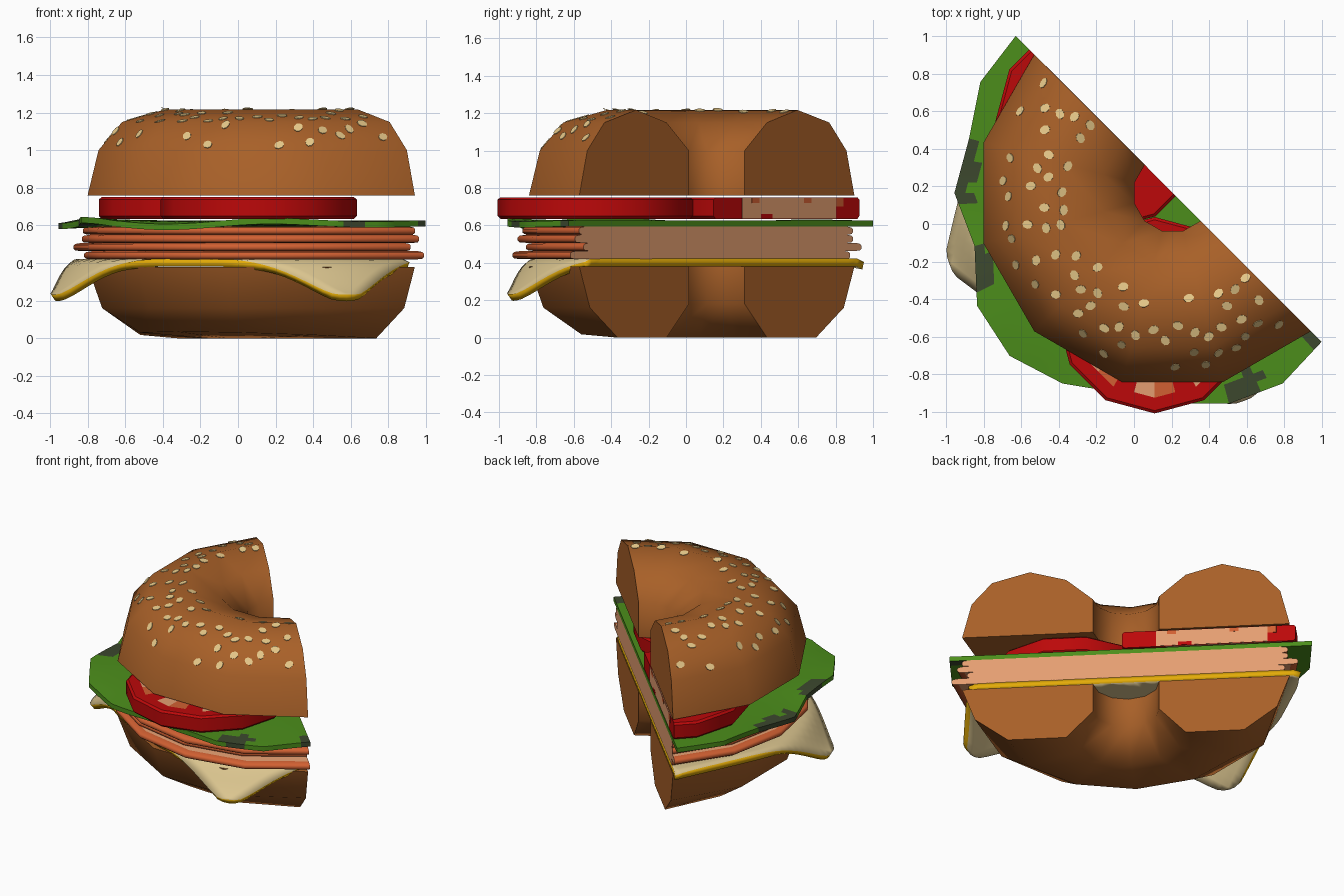
import bpy, bmesh, math, random
from mathutils import Vector, Matrix
from mathutils.bvhtree import BVHTree

if "Cube" in bpy.data.objects:
    bpy.data.objects.remove(bpy.data.objects["Cube"])

random.seed(4)
CX, CY = 0.205, 0.165                        # sandwich axis, lies on the cut
CUT = Vector((1, 1, 0)).normalized()         # everything on this side is sliced away


def material(name, r, g, b):
    m = bpy.data.materials.new(name)
    lin = [(c / 255 / 12.92) if c < 11 else ((c / 255 + 0.055) / 1.055) ** 2.4 for c in (r, g, b)]
    m.diffuse_color = (*lin, 1)
    m.use_nodes = True
    m.node_tree.nodes["Principled BSDF"].inputs["Base Color"].default_value = m.diffuse_color
    return m


CRUST = material("crust brown", 168, 96, 40)
SEED = material("seed cream", 232, 202, 138)
RED = material("tomato red", 188, 8, 9)
FLESH = material("pale flesh", 228, 158, 113)
MEAT = material("meat orange", 209, 96, 50)
GREEN = material("leaf green", 76, 142, 27)
DARK = material("leaf shadow green", 60, 72, 46)
PALE = material("cheese cream", 219, 197, 143)
YELLOW = material("cheese yellow", 228, 172, 8)


def finish(bm, name, mats, angle=60):
    me = bpy.data.meshes.new(name)
    bm.to_mesh(me)
    bm.free()
    ob = bpy.data.objects.new(name, me)
    bpy.context.collection.objects.link(ob)
    for m in mats:
        me.materials.append(m)
    bpy.ops.object.select_all(action='DESELECT')
    ob.select_set(True)
    bpy.context.view_layer.objects.active = ob
    if angle:
        bpy.ops.object.shade_smooth_by_angle(angle=math.radians(angle))
    return ob


def slice_off(bm, cap=None):
    """Remove the half beyond the cut and optionally cap it."""
    bmesh.ops.bisect_plane(bm, geom=bm.verts[:] + bm.edges[:] + bm.faces[:], dist=1e-4,
                           plane_co=(CX, CY, 0), plane_no=CUT, clear_outer=True)
    if cap is not None:
        for f in bmesh.ops.holes_fill(bm, edges=bm.edges[:], sides=0)['faces']:
            f.material_index = cap


def lathe(profile, centre=(CX, CY), seg=12, phase=15, closed=False, warp=None):
    """Turn a (radius, z) profile; warp(r, z, degrees) may bend it."""
    bm = bmesh.new()
    rings = []
    for r, z in profile:
        ring = []
        for i in range(seg):
            a = phase + 360 * i / seg
            rr, zz = warp(r, z, a % 360) if warp else (r, z)
            t = math.radians(a)
            ring.append(bm.verts.new((centre[0] + rr * math.cos(t), centre[1] + rr * math.sin(t), zz)))
        rings.append(ring)
    pairs = list(zip(rings, rings[1:]))
    if closed:
        pairs.append((rings[-1], rings[0]))
    for p, q in pairs:
        for i in range(seg):
            j = (i + 1) % seg
            bm.faces.new((p[i], p[j], q[j], q[i]))
    if not closed:
        bm.faces.new(rings[0][::-1])
        bm.faces.new(rings[-1])
    bmesh.ops.recalc_face_normals(bm, faces=bm.faces[:])
    bm.normal_update()
    return bm


# Buns
def lift(r, z, a):
    return r, z + (0.035 * max(0, math.cos(math.radians(a - 225))) if z < 0.01 and r > 0.5 else 0)


bm = lathe([(0.21, 0.18), (0.38, 0), (0.75, 0), (0.96, 0.16), (1.04, 0.38), (0.21, 0.38)], closed=True, warp=lift)
slice_off(bm, 0)
finish(bm, "lower_bun", [CRUST])

bm = lathe([(0.21, 0.76), (1.04, 0.76), (0.98, 1.0), (0.85, 1.15), (0.61, 1.217), (0.38, 1.15), (0.21, 1.0)],
           closed=True)
slice_off(bm, 0)
tree = BVHTree.FromBMesh(bm)
finish(bm, "upper_bun", [CRUST])

# Seeds: thin oval plates scattered on the upper bun
bm = bmesh.new()
spots = []
while len(spots) < 66:
    a, r = math.radians(random.uniform(139, 311)), random.uniform(0.55, 0.93)
    p = Vector((CX + r * math.cos(a), CY + r * math.sin(a), 2))
    if any((p - s).length < 0.075 for s in spots):
        continue
    spots.append(p)
    hit, n, _, _ = tree.ray_cast(p, Vector((0, 0, -1)))
    mat = (Matrix.Translation(hit + n * 0.002) @ n.to_track_quat('Z', 'Y').to_matrix().to_4x4()
           @ Matrix.Rotation(random.uniform(0, 6.28), 4, 'Z') @ Matrix.Diagonal((0.029, 0.023, 1, 1)))
    bmesh.ops.create_cone(bm, cap_ends=True, segments=8, radius1=1, radius2=1, depth=0.004, matrix=mat)
finish(bm, "seeds", [SEED], 0)

# Cheese: square slice with drooping rounded corners
bm = bmesh.new()
bmesh.ops.create_grid(bm, x_segments=32, y_segments=32, size=1.01)
for v in bm.verts:
    r = v.co.length
    if r > 1.03:
        t = min((r - 1.03) / 0.33, 1)
        k = (1.03 + 0.19 * t) / r
        v.co = (v.co.x * k, v.co.y * k, -0.19 * (0.5 * t + 0.5 * t * t * (3 - 2 * t)))
bmesh.ops.transform(bm, verts=bm.verts[:], matrix=Matrix.Translation((CX - 0.04, CY + 0.04, 0.422))
                    @ Matrix.Rotation(math.radians(-25), 4, 'Z'))
slice_off(bm)
cheese = finish(bm, "cheese", [PALE, YELLOW])
mod = cheese.modifiers.new("thickness", 'SOLIDIFY')
mod.thickness, mod.offset, mod.material_offset_rim = 0.041, -1, 1

# Meat slices: stacked discs with rounded rims, each slightly shifted along the cut
for i, (shift, r) in enumerate([(0.035, 1.058), (-0.03, 1.05), (0.015, 1.05), (0.005, 1.035)]):
    z = 0.42 + i * 0.0435
    bm = lathe([(r - 0.045, z), (r - 0.01, z + 0.003), (r, z + 0.012), (r, z + 0.029),
                (r - 0.01, z + 0.038), (r - 0.045, z + 0.0435)],
               centre=(CX + shift, CY - shift), seg=16, phase=0)
    for f in bm.faces:
        f.material_index = 1 if len(f.verts) > 4 else 0
    slice_off(bm, 1)
    finish(bm, f"meat_slice_{i + 1}", [MEAT, FLESH])

# Lettuce: wavy leaf, outline radius every 15 degrees along the kept half
RADII = [1.18, 1.18, 1.12, 1.16, 1.09, 1.20, 1.225, 1.17, 1.10, 1.12, 1.16, 1.17, 1.12]


def leaf(r, z, a):
    t = min(max((a - 135) / 15, 0), 12)
    i = min(int(t), 11)
    p, q, u = RADII[i], RADII[i + 1], math.radians(15 * (t - i))
    s = math.radians(15)
    edge = p * q * math.sin(s) / (p * math.sin(u) + q * math.sin(s - u))    # straight between corners
    wave = math.sin(math.radians(a - 135) * 6) * math.sin(math.radians(a - 135))
    return r * edge, z + 0.019 * r ** 6 * wave


steps = [0.6, 0.74, 0.79, 0.83, 0.87, 0.91, 0.95, 1.0]
bm = lathe([(s, 0.594) for s in steps] + [(s, 0.626) for s in steps[::-1]], seg=120, phase=0, warp=leaf)
PATCHES = [(-0.93, 0.15, 0.07), (-0.88, 0.28, 0.06), (-0.87, 0.42, 0.06), (-0.82, -0.21, 0.08),
           (-0.79, -0.29, 0.05), (0.56, -0.89, 0.06), (0.62, -0.84, 0.07), (0.95, -0.63, 0.05)]
for f in bm.faces:
    c = f.calc_center_median()
    f.material_index = int(any(math.hypot(c.x - x, c.y - y) < d for x, y, d in PATCHES))
slice_off(bm, 0)
finish(bm, "lettuce", [GREEN, DARK], 40)

# Tomato slices: red rim and skin, mottled flesh on the faces
for name, centre, r in [("tomato_slice_front", (0.11, -0.485), 0.522),
                        ("tomato_slice_back", (-0.17, 0.535), 0.57)]:
    radii = [0.3 * r, 0.5 * r, 0.72 * r, 0.84 * r, r - 0.015]
    bm = lathe([(q, 0.635) for q in radii] + [(r, 0.65), (r, 0.738)] + [(q, 0.75) for q in radii[::-1]],
               centre=centre, seg=24, phase=0,
               warp=lambda q, z, a: (q * math.cos(math.pi / 12) / math.cos(math.radians((a % 30) - 15)), z))
    for f in bm.faces:
        c = f.calc_center_median()
        d = math.hypot(c.x - centre[0], c.y - centre[1]) / r
        k = int(math.degrees(math.atan2(c.y - centre[1], c.x - centre[0])) % 360 // 15)
        if abs(f.normal.z) > 0.9 and d < 0.84 and math.hypot(c.x - CX, c.y - CY) > 0.3:
            f.material_index = 1 if d < 0.5 else (2 if k % 3 == 0 else k % 3 - 1)
    slice_off(bm, 0)
    finish(bm, name, [RED, FLESH, MEAT], 35)

# Flesh plates on the cut face of the back tomato slice
bm = bmesh.new()
for y0, y1, z0, z1, t, mi in [(0.30, 0.80, 0.638, 0.747, 0.004, 0), (0.40, 0.46, 0.638, 0.662, 0.006, 1),
                              (0.35, 0.39, 0.72, 0.747, 0.006, 2), (0.63, 0.67, 0.72, 0.747, 0.006, 2),
                              (0.80, 0.84, 0.70, 0.747, 0.006, 2)]:
    y, x = (y0 + y1) / 2, CX + CY - (y0 + y1) / 2
    m = (Matrix.Translation((x, y, (z0 + z1) / 2)) @ Matrix.Rotation(math.radians(135), 4, 'Z')
         @ Matrix.Diagonal(((y1 - y0) * math.sqrt(2), t, z1 - z0, 1)))
    new = bmesh.ops.create_cube(bm, size=1, matrix=m)['verts']
    for f in {f for v in new for f in v.link_faces}:
        f.material_index = mi
finish(bm, "tomato_cut_flesh", [FLESH, RED, MEAT], 0)
